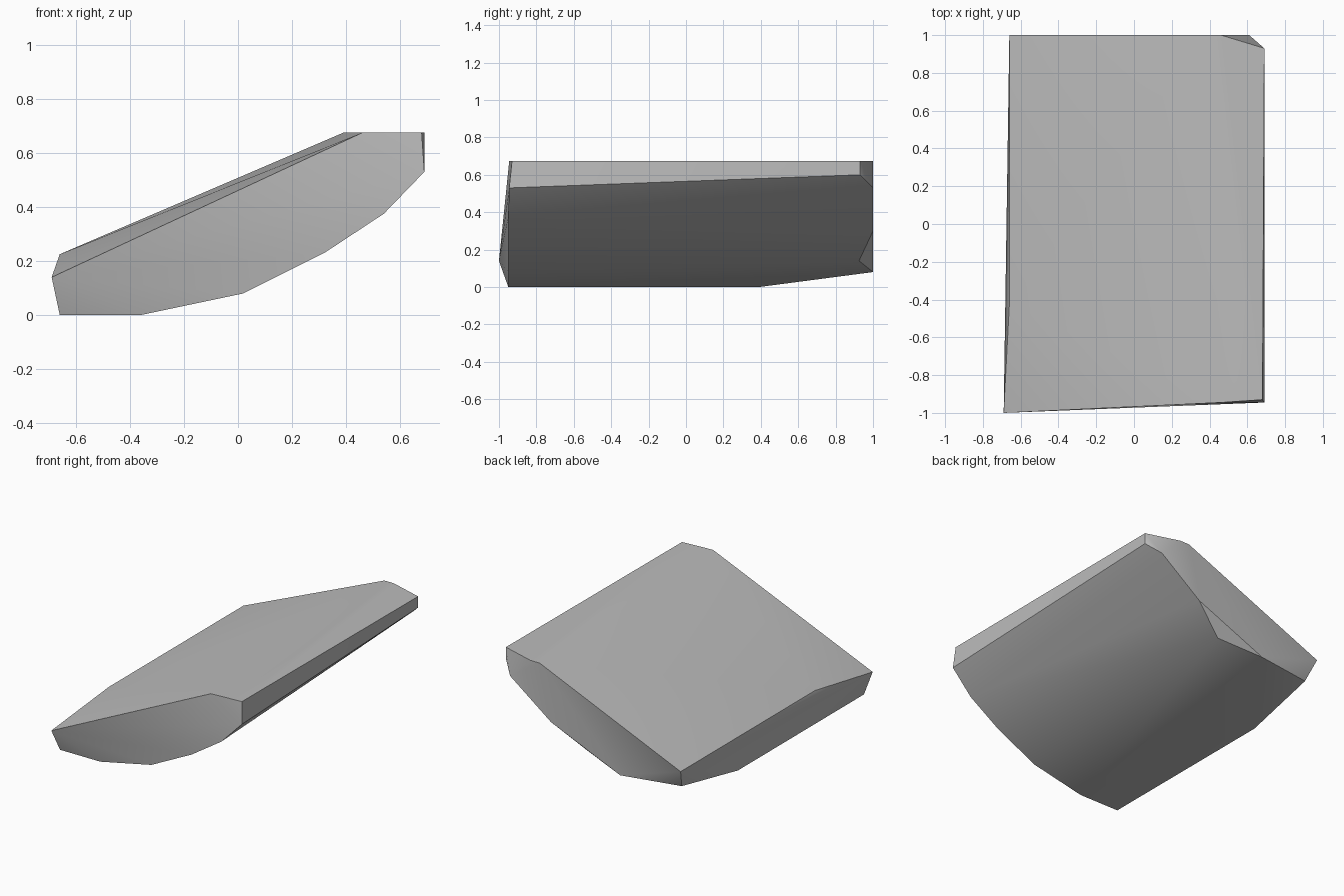
import bpy
import bmesh

cube = bpy.data.objects.get("Cube")
if cube:
    bpy.data.objects.remove(cube, do_unlink=True)

# One stone grey for the whole slab
grey = bpy.data.materials.new("stone_grey")
grey.use_nodes = True
colour = (0.5, 0.5, 0.5, 1)
grey.diffuse_color = colour
grey.node_tree.nodes["Principled BSDF"].inputs["Base Color"].default_value = colour

# Front end profile: curved belly, upright tip, sloping top
front_end = [
    (-0.69, -1, 0.14), (-0.66, -0.95, 0), (-0.36, -0.95, 0),
    (0.02, -0.95, 0.08), (0.32, -0.95, 0.23), (0.54, -0.95, 0.375),
    (0.69, -0.945, 0.53), (0.68, -0.93, 0.675), (0.46, -0.945, 0.675),
]
# Back end profile with its chipped corners
back_end = [
    (-0.66, 1, 0.225), (-0.62, 0.93, 0.09), (-0.21, 1, 0.08),
    (0.09, 0.925, 0.14), (0.305, 1, 0.3), (0.61, 1, 0.53),
    (0.69, 0.93, 0.6), (0.69, 0.93, 0.675), (0.46, 1, 0.675),
    (0.39, 1, 0.675),
]
# Breaks along the low side
low_side = [(-0.66, -0.43, 0.225), (-0.66, 0.39, 0)]

# The slab is the convex skin around those corners
bm = bmesh.new()
for corner in front_end + back_end + low_side:
    bm.verts.new(corner)
hull = bmesh.ops.convex_hull(bm, input=bm.verts)
bmesh.ops.delete(bm, geom=list({g for g in hull["geom_interior"] + hull["geom_unused"]
                                if isinstance(g, bmesh.types.BMVert)}), context='VERTS')
bmesh.ops.recalc_face_normals(bm, faces=bm.faces)

mesh = bpy.data.meshes.new("stone_slab")
bm.to_mesh(mesh)
bm.free()
mesh.materials.append(grey)
slab = bpy.data.objects.new("stone_slab", mesh)
bpy.context.collection.objects.link(slab)

# Smooth belly, crisp rims
bpy.ops.object.select_all(action='DESELECT')
slab.select_set(True)
bpy.context.view_layer.objects.active = slab
bpy.ops.object.shade_smooth_by_angle(angle=0.55)
